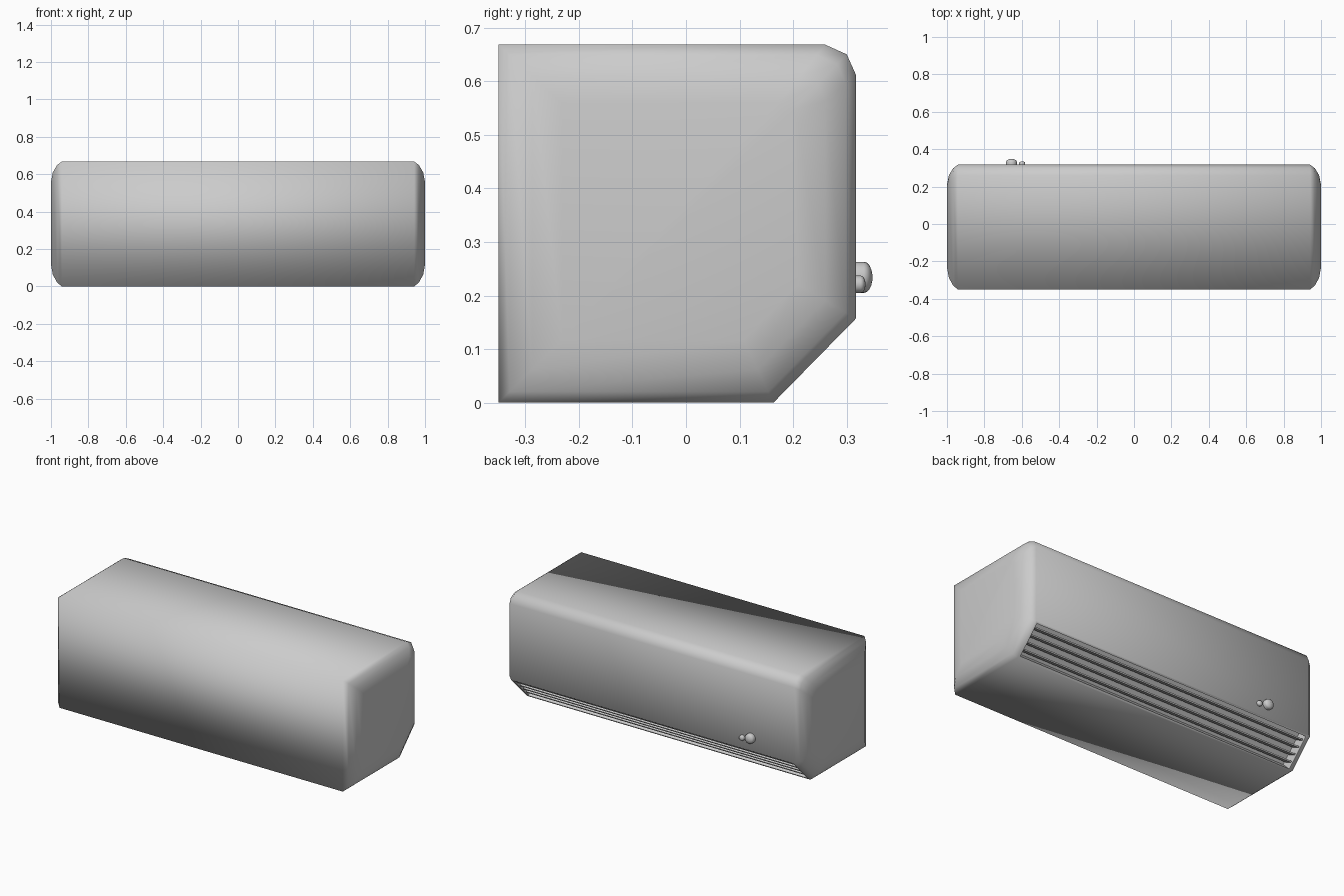
import bpy, bmesh, math
from mathutils import Vector, Matrix

if "Cube" in bpy.data.objects:
    bpy.data.objects.remove(bpy.data.objects["Cube"])

# Cross-section of the casing (y, z)
PROFILE = [(-0.35, 0), (0.163, 0), (0.317, 0.157), (0.317, 0.612),
           (0.30, 0.65), (0.26, 0.668), (-0.35, 0.668)]
RINGS = [(1.0, 0.66), (0.99, 0.82), (0.967, 0.94), (0.942, 1.0)]
CY, CZ = 0.0, 0.345


def finish(name, bm):
    mesh = bpy.data.meshes.new(name)
    bm.to_mesh(mesh)
    bm.free()
    obj = bpy.data.objects.new(name, mesh)
    bpy.context.collection.objects.link(obj)
    return obj


# Casing: lofted rings with rounded ends
bm = bmesh.new()
stations = [(-x, s) for x, s in RINGS] + RINGS[::-1]
loops = [[bm.verts.new((x, CY + (y - CY) * s, CZ + (z - CZ) * s)) for y, z in PROFILE]
         for x, s in stations]
n = len(PROFILE)
vent = None
for k, (a, b) in enumerate(zip(loops, loops[1:])):
    for i in range(n):
        j = (i + 1) % n
        f = bm.faces.new((a[i], a[j], b[j], b[i]))
        if k == len(RINGS) - 1 and i == 1:
            vent = f
bm.faces.new(loops[0])
bm.faces.new(loops[-1][::-1])
bmesh.ops.recalc_face_normals(bm, faces=bm.faces)
for f in bm.faces:
    f.smooth = True

# Air outlet recessed into the lower chamfer
bmesh.ops.inset_region(bm, faces=[vent], thickness=0.018)
rim = list(vent.edges)
inward = -vent.normal.copy()
res = bmesh.ops.extrude_face_region(bm, geom=[vent])
floor = [g for g in res['geom'] if isinstance(g, bmesh.types.BMFace)][0]
bmesh.ops.translate(bm, verts=floor.verts, vec=inward * 0.07)
if vent.is_valid:
    bmesh.ops.delete(bm, geom=[vent], context='FACES_ONLY')
for e in rim + list(floor.edges):
    if e.is_valid:
        e.smooth = False
        for f in e.link_faces:
            if f is floor or floor in [g for q in f.edges for g in q.link_faces]:
                f.smooth = False
finish("casing", bm)

# Outlet louvres
low, high = Vector((0, 0.163, 0)), Vector((0, 0.317, 0.157))
out = Vector((0, 0.714, -0.7))
for i in range(4):
    c = low.lerp(high, 0.2 + 0.2 * i) - out * 0.028
    bm = bmesh.new()
    bmesh.ops.create_cube(bm, size=1, matrix=Matrix.Translation(c)
                          @ Matrix.Rotation(math.radians(-25), 4, 'X')
                          @ Matrix.Diagonal((1.846, 0.05, 0.008, 1)))
    finish(f"louvre_{i + 1}", bm)


# Domed knob and indicator on the panel
def dome(name, x, z, r, side, height):
    bm = bmesh.new()
    steps = [(r, 0), (r, side)] + [
        (r * math.cos(t), side + (height - side) * math.sin(t))
        for t in [math.radians(a) for a in (20, 40, 60, 78)]]
    rings = [[bm.verts.new((x + q * math.cos(k * math.tau / 24), 0.316 + h,
                            z + q * math.sin(k * math.tau / 24))) for k in range(24)]
             for q, h in steps]
    for a, b in zip(rings, rings[1:]):
        for k in range(24):
            bm.faces.new((a[k], a[k - 1], b[k - 1], b[k]))
    bm.faces.new(rings[0])
    bm.faces.new(rings[-1])
    bmesh.ops.recalc_face_normals(bm, faces=bm.faces)
    for f in bm.faces:
        f.smooth = len(f.verts) == 4
    finish(name, bm)


dome("knob", -0.655, 0.234, 0.029, 0.016, 0.032)
dome("indicator_light", -0.598, 0.221, 0.016, 0.01, 0.019)
